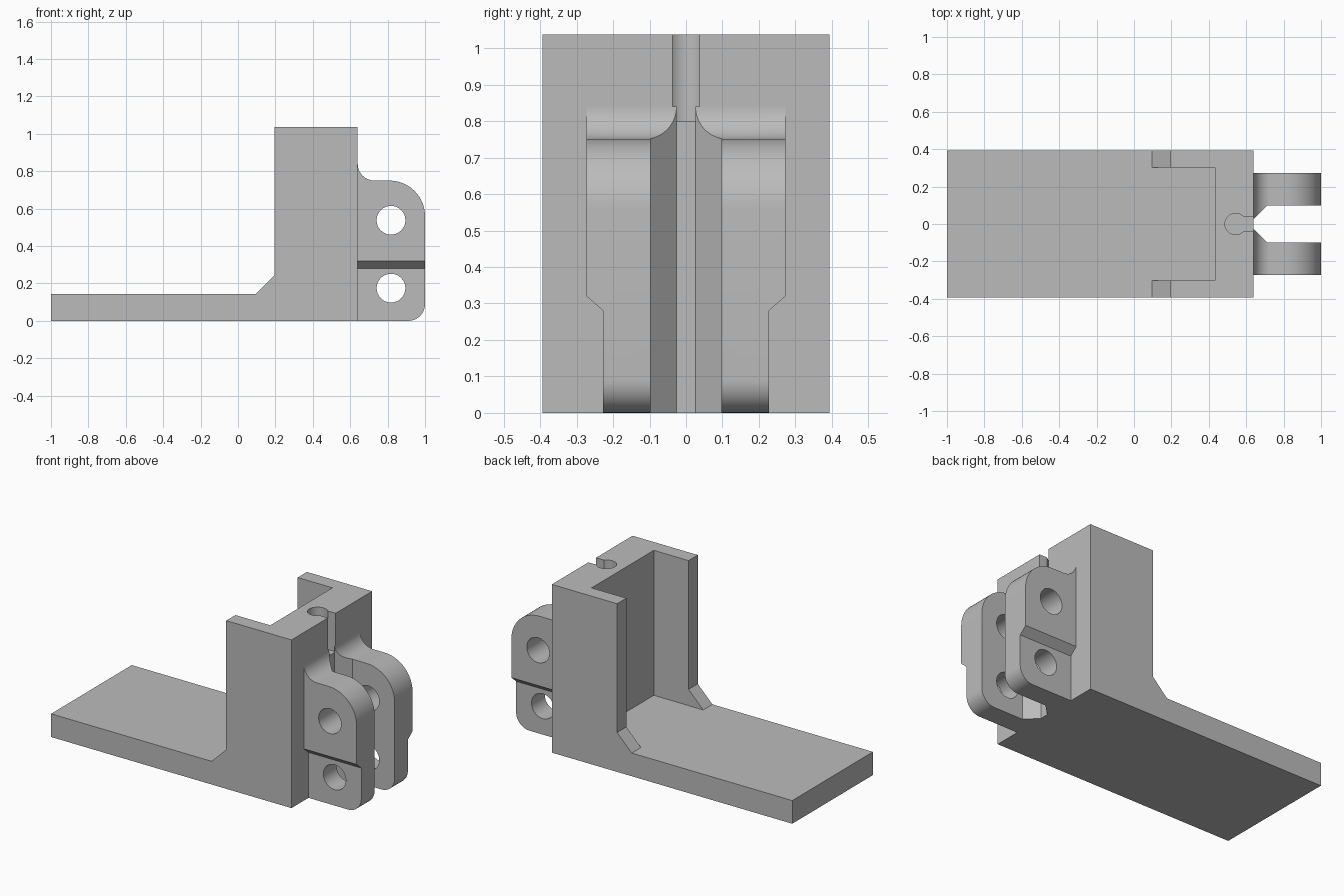
import bpy, bmesh
from math import sin, cos, radians, asin, degrees

if "Cube" in bpy.data.objects:
    bpy.data.objects.remove(bpy.data.objects["Cube"])

grey = bpy.data.materials.new("plain grey")
grey.use_nodes = True
colour = (0.5, 0.5, 0.5, 1)
grey.diffuse_color = colour
grey.node_tree.nodes["Principled BSDF"].inputs["Base Color"].default_value = colour

HALF, TOP, FACE, FLOOR = 0.393, 1.037, 0.64, 0.143


def arc(cx, cy, r, start, end, steps=16):
    angles = [radians(start + (end - start) * i / steps) for i in range(steps + 1)]
    return [(cx + r * cos(a), cy + r * sin(a)) for a in angles]


def prism(name, points, axis, lo, hi):
    """Extrude a flat outline along one axis."""
    place = {"x": lambda a, b, t: (t, a, b),
             "y": lambda a, b, t: (a, t, b),
             "z": lambda a, b, t: (a, b, t)}[axis]
    bm = bmesh.new()
    rings = [[bm.verts.new(place(a, b, t)) for a, b in points] for t in (lo, hi)]
    for ring in rings:
        bm.faces.new(ring)
    n = len(points)
    for i in range(n):
        j = (i + 1) % n
        bm.faces.new((rings[0][i], rings[0][j], rings[1][j], rings[1][i]))
    bmesh.ops.recalc_face_normals(bm, faces=bm.faces)
    mesh = bpy.data.meshes.new(name)
    bm.to_mesh(mesh)
    bm.free()
    mesh.materials.append(grey)
    obj = bpy.data.objects.new(name, mesh)
    bpy.context.collection.objects.link(obj)
    return obj


def finish(obj, cutters, mirrored=False):
    """Cut away the helpers, mirror if needed, and smooth the round faces."""
    for o in bpy.context.selected_objects:
        o.select_set(False)
    obj.select_set(True)
    bpy.context.view_layer.objects.active = obj
    for cutter in cutters:
        cutter.hide_render = True
        mod = obj.modifiers.new("cut", "BOOLEAN")
        mod.operation, mod.solver, mod.object = "DIFFERENCE", "EXACT", cutter
        bpy.ops.object.modifier_apply(modifier=mod.name)
    for cutter in cutters:
        bpy.data.objects.remove(cutter)
    if mirrored:
        mod = obj.modifiers.new("mirror", "MIRROR")
        mod.use_axis = (False, True, False)
        mod.use_mirror_merge = False
        bpy.ops.object.modifier_apply(modifier=mod.name)
    bpy.ops.object.shade_smooth_by_angle(angle=radians(25))


# Base plate and upright block, with the chamfered side walls
bracket = prism("bracket_body", [
    (-1, 0), (FACE, 0), (FACE, TOP), (0.195, TOP),
    (0.195, 0.243), (0.095, FLOOR), (-1, FLOOR)], "y", -HALF, HALF)

# Pocket between the side walls
pocket = prism("pocket_cutter", [
    (0, FLOOR), (0.432, FLOOR), (0.432, 1.2), (0, 1.2)], "y", -0.303, 0.303)

# Keyhole slot in the top
slot, radius = 0.037, 0.057
mouth = degrees(asin(slot / radius))
keyhole = prism("keyhole_cutter",
                arc(0.543, 0, radius, mouth, 360 - mouth, 32) + [(0.7, -slot), (0.7, slot)],
                "z", 0.8, 1.2)
finish(bracket, [pocket, keyhole])

# Hinge lugs: rounded profile that flows out of the block
lug = prism("hinge_lugs",
            [(FACE, 0)] + arc(0.91, 0.09, 0.09, -90, 0)
            + arc(0.81, 0.56, 0.19, 0, 90) + arc(0.73, 0.84, 0.09, 270, 180),
            "y", 0, 0.273)

# Gap between the lugs, flaring out from the block
gap = prism("gap_cutter", [
    (0.6, -0.1), (0.6, -0.015), (FACE, 0.026), (0.712, 0.098), (1.2, 0.098), (1.2, -0.1)],
    "z", -0.1, 1.2)

# Thinner lower half of each lug
step = prism("step_cutter", [
    (0.227, -0.1), (0.227, 0.28), (0.273, 0.32), (0.4, 0.32), (0.4, -0.1)],
    "x", 0.5, 1.2)

# Pin holes
holes = [prism("pin_hole_cutter", arc(0.818, z, 0.077, 0, 348.75, 31), "y", -0.2, 0.5)
         for z in (0.175, 0.538)]
finish(lug, [gap, step] + holes, mirrored=True)
